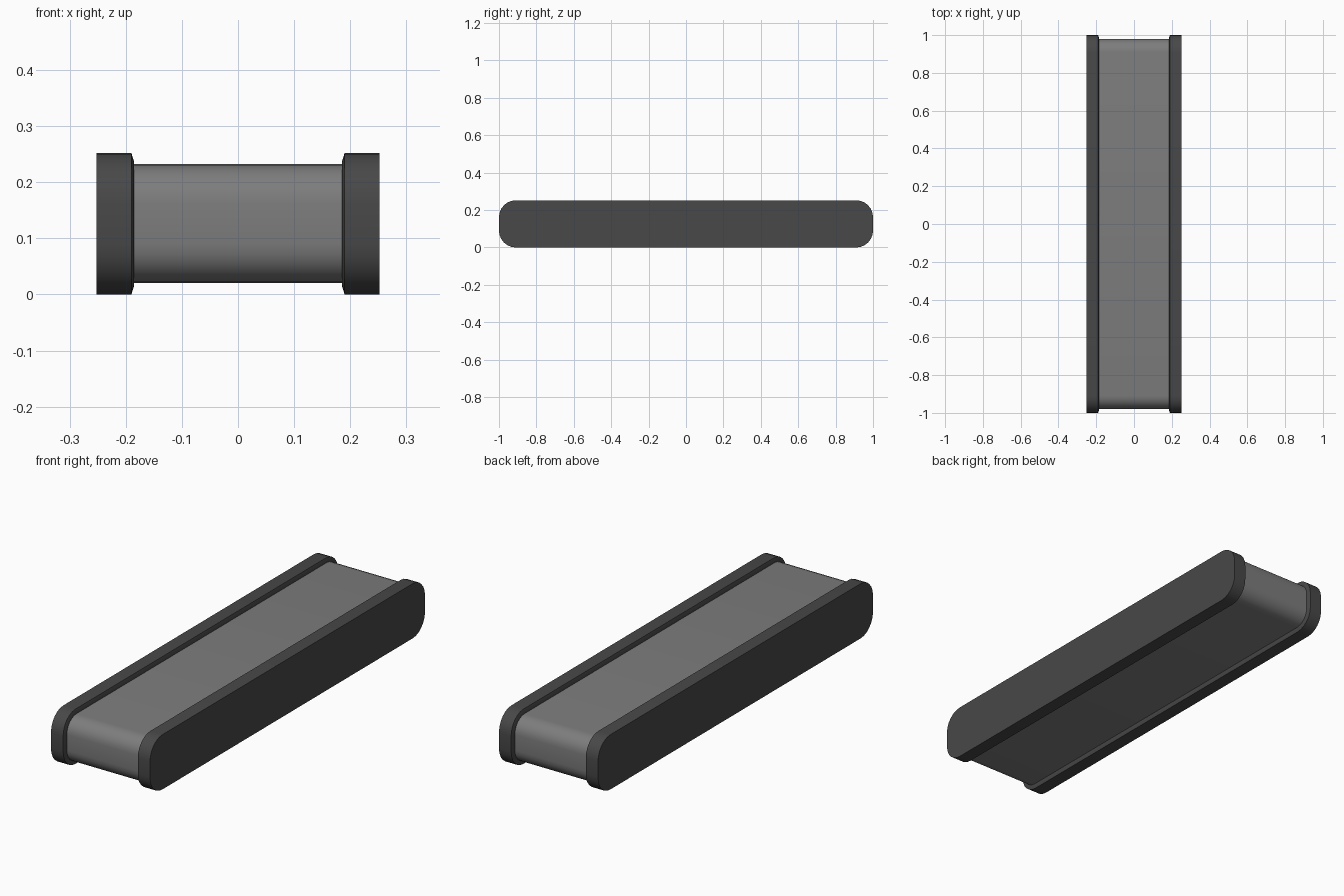
import bpy, bmesh, math

if "Cube" in bpy.data.objects:
    bpy.data.objects.remove(bpy.data.objects["Cube"])

def material(name, v):
    m = bpy.data.materials.new(name)
    m.diffuse_color = (v, v, v, 1)
    m.use_nodes = True
    m.node_tree.nodes["Principled BSDF"].inputs["Base Color"].default_value = m.diffuse_color
    return m

rail_mat = material("dark grey plastic", 0.065)
belt_mat = material("mid grey belt", 0.205)

HALF_LEN, HEIGHT, RADIUS, SEG = 1.0, 0.252, 0.09, 6

def profile(inset):
    """Rounded rectangle in the YZ plane, shrunk by inset."""
    r = RADIUS - inset
    pts = []
    for i, (sy, sz) in enumerate([(1, 1), (-1, 1), (-1, -1), (1, -1)]):
        cy = sy * (HALF_LEN - RADIUS)
        cz = HEIGHT / 2 + sz * (HEIGHT / 2 - RADIUS)
        for k in range(SEG + 1):
            a = math.pi / 2 * (i + k / SEG)
            pts.append((cy + r * math.cos(a), cz + r * math.sin(a)))
    return pts

def loft(name, sections, mat):
    """Skin a list of (x, inset) sections and cap both ends."""
    bm = bmesh.new()
    rings = [[bm.verts.new((x, y, z)) for y, z in profile(inset)]
             for x, inset in sections]
    for a, b in zip(rings, rings[1:]):
        n = len(a)
        for i in range(n):
            j = (i + 1) % n
            bm.faces.new((a[i], a[j], b[j], b[i]))
    bm.faces.new(rings[0])
    bm.faces.new(rings[-1])
    bmesh.ops.recalc_face_normals(bm, faces=bm.faces)
    me = bpy.data.meshes.new(name)
    bm.to_mesh(me)
    bm.free()
    me.materials.append(mat)
    ob = bpy.data.objects.new(name, me)
    bpy.context.collection.objects.link(ob)
    bpy.ops.object.select_all(action='DESELECT')
    ob.select_set(True)
    bpy.context.view_layer.objects.active = ob
    bpy.ops.object.shade_smooth_by_angle(angle=math.radians(30))
    return ob

# belt wrapped around the conveyor body
loft("belt", [(-0.188, 0.02), (0.188, 0.02)], belt_mat)

# side rails with a chamfered inner edge
for side, name in ((-1, "left_rail"), (1, "right_rail")):
    loft(name, [(side * 0.252, 0), (side * 0.19, 0), (side * 0.185, 0.016),
                (side * 0.185, 0.024)], rail_mat)
